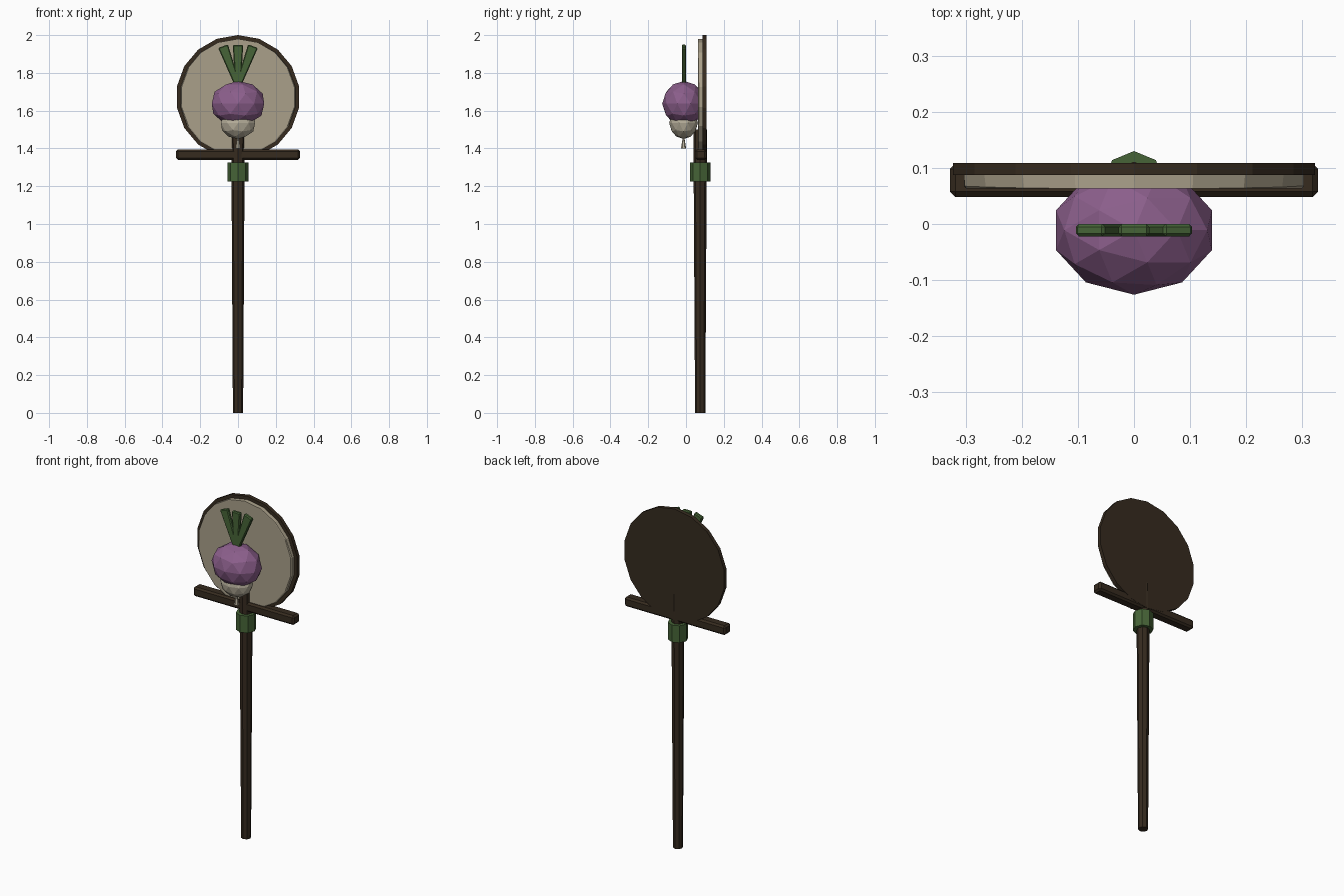
import bpy, bmesh, math
from mathutils import Matrix

if "Cube" in bpy.data.objects:
    bpy.data.objects.remove(bpy.data.objects["Cube"])


def material(name, rgb):
    m = bpy.data.materials.new(name)
    m.diffuse_color = [(c / 255 / 12.92 if c < 11 else ((c / 255 + 0.055) / 1.055) ** 2.4) for c in rgb] + [1]
    m.use_nodes = True
    m.node_tree.nodes["Principled BSDF"].inputs["Base Color"].default_value = m.diffuse_color
    return m


WOOD = material("dark wood", (54, 43, 31))
PARCHMENT = material("parchment", (170, 160, 138))
PURPLE = material("turnip purple", (140, 95, 140))
CREAM = material("root cream", (184, 176, 156))
GREEN = material("leaf green", (70, 100, 55))


def finish(bm, name, mat, loc, bevel=0):
    if bevel:
        bmesh.ops.bevel(bm, geom=bm.edges[:], offset=bevel, segments=1, affect='EDGES')
    bmesh.ops.recalc_face_normals(bm, faces=bm.faces[:])
    me = bpy.data.meshes.new(name)
    bm.to_mesh(me)
    bm.free()
    me.materials.append(mat)
    ob = bpy.data.objects.new(name, me)
    ob.location = loc
    bpy.context.collection.objects.link(ob)
    return ob


def cylinder(name, mat, loc, sides, r1, r2, depth, facing_front=False, bevel=0):
    bm = bmesh.new()
    bmesh.ops.create_cone(bm, cap_ends=True, segments=sides, radius1=r1, radius2=r2, depth=depth)
    # put a vertex on the +y axis, then optionally stand the disc upright
    bm.verts.ensure_lookup_table()
    ang = math.atan2(bm.verts[0].co.y, bm.verts[0].co.x)
    bm.transform(Matrix.Rotation(math.pi / 2 - ang, 4, 'Z'))
    if facing_front:
        bm.transform(Matrix.Rotation(math.pi / 2, 4, 'X'))
    if bevel:
        rim = [e for e in bm.edges if all(v.co.y < 0 for v in e.verts)]
        bmesh.ops.bevel(bm, geom=rim, offset=bevel, segments=1, affect='EDGES')
    return finish(bm, name, mat, loc)


def ball(name, mat, loc, scale):
    bm = bmesh.new()
    bmesh.ops.create_icosphere(bm, subdivisions=2, radius=1)
    bm.transform(Matrix.Diagonal((*scale, 1)))
    return finish(bm, name, mat, loc)


def bar(name, mat, loc, size, bevel, taper=1.0, tilt=0.0, from_base=False):
    bm = bmesh.new()
    bmesh.ops.create_cube(bm, size=1)
    for v in bm.verts:
        if v.co.z < 0:
            v.co.x *= taper
        v.co.z += 0.5 if from_base else 0
    bm.transform(Matrix.Rotation(tilt, 4, 'Y') @ Matrix.Diagonal((*size, 1)))
    return finish(bm, name, mat, loc, bevel)


# Post, collar and crossbar
cylinder("post", WOOD, (0, 0.075, 0.75), 8, 0.027, 0.036, 1.5)
cylinder("collar", GREEN, (0, 0.075, 1.275), 8, 0.055, 0.055, 0.1)
bar("crossbar", WOOD, (0, 0.078, 1.367), (0.656, 0.06, 0.055), 0.01)

# Round sign: dark backing and pale face
cylinder("sign_backing", WOOD, (0, 0.098, 1.672), 18, 0.328, 0.328, 0.022, True)
cylinder("sign_face", PARCHMENT, (0, 0.076, 1.672), 18, 0.308, 0.308, 0.026, True, 0.005)

# Turnip: purple top, cream underside and root tip
ball("turnip_body", PURPLE, (0, -0.011, 1.637), (0.146, 0.115, 0.12))
ball("turnip_underside", CREAM, (0, -0.013, 1.535), (0.095, 0.076, 0.085))
cylinder("root_tip", CREAM, (0, -0.013, 1.43), 6, 0.014, 0.004, 0.06)

# Leaves fan out from the crown
for i, (name, length) in enumerate((("left_leaf", 0.215), ("middle_leaf", 0.207), ("right_leaf", 0.215))):
    bar(name, GREEN, ((i - 1) * 0.004, -0.011, 1.74), (0.055, 0.022, length), 0.005,
        taper=0.55, tilt=(i - 1) * math.radians(20.5), from_base=True)
